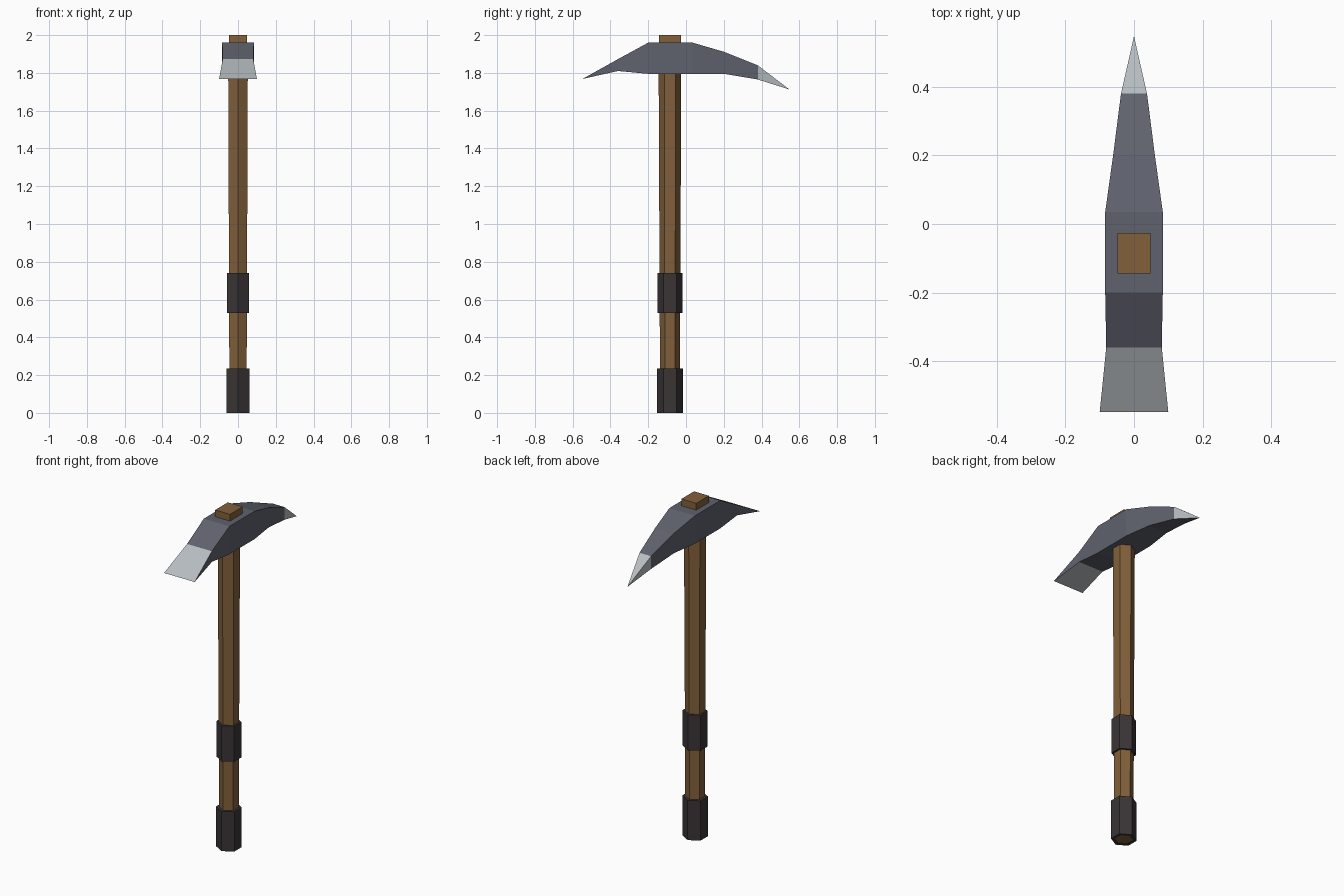
import bpy, bmesh, math

if "Cube" in bpy.data.objects:
    bpy.data.objects.remove(bpy.data.objects["Cube"])

CY = -0.085  # handle axis


def material(name, rgb):
    m = bpy.data.materials.new(name)
    m.diffuse_color = (*rgb, 1)
    m.use_nodes = True
    m.node_tree.nodes["Principled BSDF"].inputs["Base Color"].default_value = m.diffuse_color
    return m


WOOD = material("brown_wood", (0.22, 0.115, 0.043))
GRIP = material("dark_grip", (0.042, 0.035, 0.036))
STEEL = material("dark_steel", (0.115, 0.122, 0.155))
EDGE = material("pale_steel", (0.47, 0.51, 0.53))


def finish(name, bm, *mats):
    bmesh.ops.recalc_face_normals(bm, faces=bm.faces)
    me = bpy.data.meshes.new(name)
    bm.to_mesh(me)
    bm.free()
    for m in mats:
        me.materials.append(m)
    ob = bpy.data.objects.new(name, me)
    bpy.context.collection.objects.link(ob)
    return ob


def hex_ring(bm, r, z):
    return [bm.verts.new((r * math.sin(i * math.pi / 3),
                          CY + r * math.cos(i * math.pi / 3), z)) for i in range(6)]


def bridge(bm, a, b):
    n = len(a)
    return [bm.faces.new((a[i], a[(i + 1) % n], b[(i + 1) % n], b[i])) for i in range(n)]


# tapered hexagonal handle
bm = bmesh.new()
low, high = hex_ring(bm, 0.052, 0.003), hex_ring(bm, 0.06, 1.85)
bridge(bm, low, high)
bm.faces.new(low)
bm.faces.new(high)
finish("handle", bm, WOOD)

# hexagonal grip sleeves
for name, z0, z1, r in (("lower_grip", 0.0, 0.235, 0.069), ("upper_grip", 0.53, 0.74, 0.067)):
    bm = bmesh.new()
    rings = [hex_ring(bm, rr, z) for rr, z in ((0.05, z0), (r, z0), (r, z1), (0.05, z1))]
    for a, b in zip(rings, rings[1:] + rings[:1]):
        bridge(bm, a, b)
    finish(name, bm, GRIP)

# square handle end showing above the head
bm = bmesh.new()
bmesh.ops.create_cube(bm, size=1)
for v in bm.verts:
    v.co = (v.co.x * 0.097, v.co.y * 0.118 + CY, v.co.z * 0.1 + 1.95)
finish("handle_end", bm, WOOD)

# head: rectangular sections (y, half width, bottom z, top z)
sections = [(-0.36, 0.081, 1.81, 1.873), (-0.2, 0.084, 1.795, 1.96), (0.035, 0.084, 1.795, 1.96),
            (0.2, 0.061, 1.795, 1.912), (0.38, 0.038, 1.765, 1.84)]
bm = bmesh.new()
rings = [[bm.verts.new(p) for p in ((-w, y, b), (w, y, b), (w, y, t), (-w, y, t))]
         for y, w, b, t in sections]
for a, b in zip(rings, rings[1:]):
    bridge(bm, a, b)
# pointed tip: pale except underneath
tip = bm.verts.new((0, 0.548, 1.712))
for i in range(4):
    f = bm.faces.new((rings[-1][i], rings[-1][(i + 1) % 4], tip))
    f.material_index = 0 if i == 0 else 1
# flared chisel blade: pale above and below, dark sides
l, r = [bm.verts.new((x, -0.548, 1.768)) for x in (-0.1, 0.1)]
a, b, c, d = rings[0]
for vs in ((a, b, r, l), (d, c, r, l)):
    bm.faces.new(vs).material_index = 1
bm.faces.new((b, c, r))
bm.faces.new((a, d, l))
finish("pick_head", bm, STEEL, EDGE)
